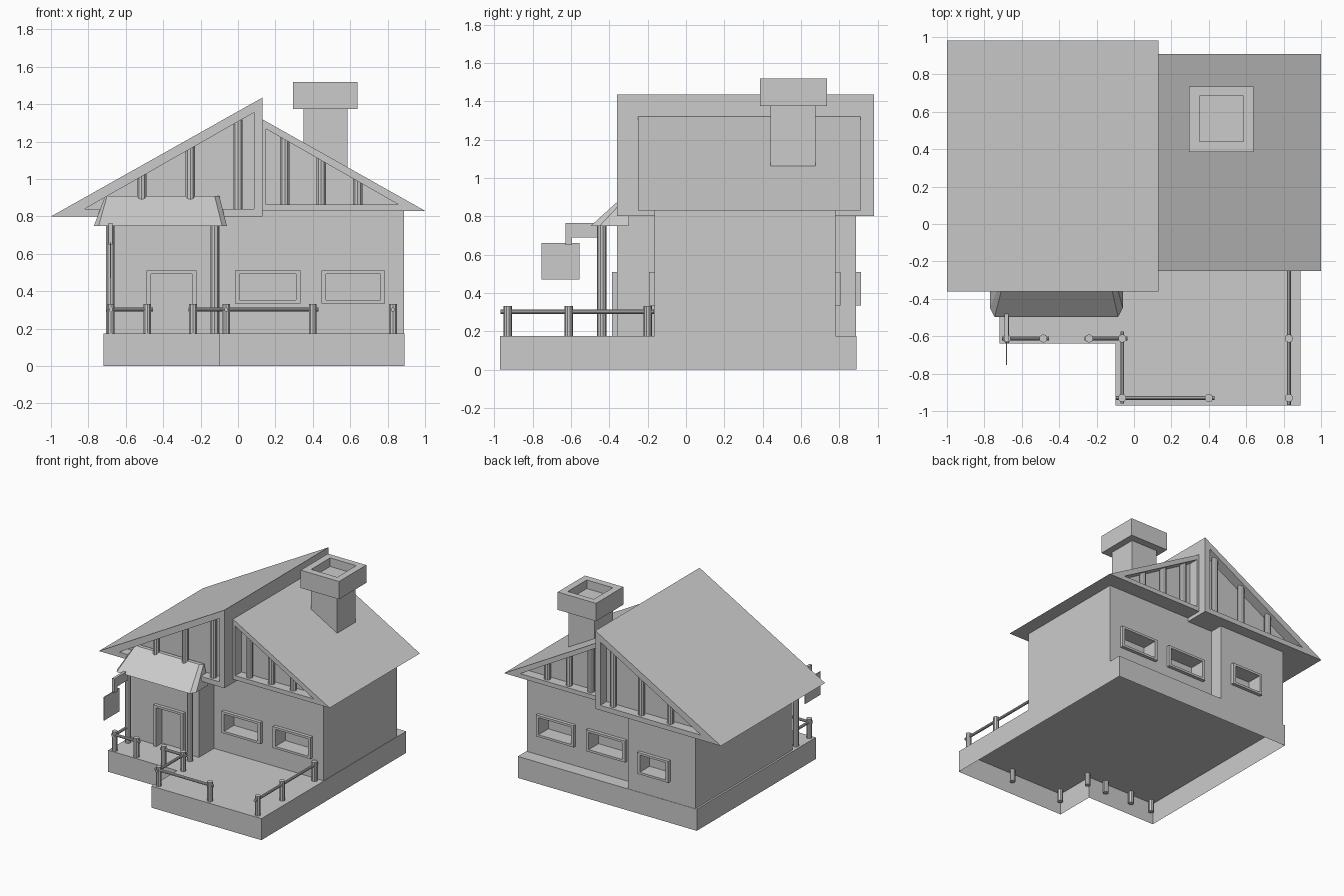
import bpy, bmesh
from mathutils import Vector

if "Cube" in bpy.data.objects:
    bpy.data.objects.remove(bpy.data.objects["Cube"])


def loft(name, a, b, caps=(True, True)):
    """Solid between two matching rings of 3D points."""
    bm = bmesh.new()
    va = [bm.verts.new(p) for p in a]
    vb = [bm.verts.new(p) for p in b]
    n = len(a)
    for i in range(n):
        bm.faces.new((va[i], va[(i + 1) % n], vb[(i + 1) % n], vb[i]))
    if caps[0]:
        bm.faces.new(va)
    if caps[1]:
        bm.faces.new(vb)
    bmesh.ops.recalc_face_normals(bm, faces=bm.faces[:])
    me = bpy.data.meshes.new(name)
    bm.to_mesh(me)
    bm.free()
    ob = bpy.data.objects.new(name, me)
    bpy.context.collection.objects.link(ob)
    return ob


def box(name, x, y, z):
    ring = [(x[0], y[0]), (x[1], y[0]), (x[1], y[1]), (x[0], y[1])]
    return loft(name, [(*p, z[0]) for p in ring], [(*p, z[1]) for p in ring])


def prism_y(name, pts, y0, y1):
    return loft(name, [(x, y0, z) for x, z in pts], [(x, y1, z) for x, z in pts])


def rod(name, p, q, r, sides=10):
    p, q = Vector(p), Vector(q)
    bpy.ops.mesh.primitive_cylinder_add(vertices=sides, radius=r, depth=(q - p).length,
                                        location=(p + q) / 2)
    ob = bpy.context.object
    ob.name = name
    ob.rotation_euler = (q - p).to_track_quat('Z', 'Y').to_euler()
    bpy.ops.object.shade_smooth_by_angle()
    return ob


def cut(targets, cutter):
    for ob in targets:
        m = ob.modifiers.new("cut", 'BOOLEAN')
        m.operation, m.solver, m.object = 'DIFFERENCE', 'EXACT', cutter
        bpy.context.view_layer.objects.active = ob
        bpy.ops.object.modifier_apply(modifier=m.name)
    bpy.data.objects.remove(cutter)


DECK = 0.175

# Hollow terrace base, open underneath
plan = [(-0.72, -0.64), (-0.10, -0.64), (-0.10, -0.97), (0.89, -0.97), (0.89, 0.89), (-0.72, 0.89)]
loft("terrace_base", [(x, y, 0) for x, y in plan], [(x, y, DECK) for x, y in plan], (False, True))

# Walls of the two wings
left_wall = box("left_wing_walls", (-0.705, -0.10), (-0.36, 0.887), (DECK, 0.82))
right_wall = box("right_wing_walls", (-0.11, 0.887), (-0.165, 0.78), (DECK, 0.85))


# Framed openings sunk into the walls; side is -1 for front, 1 for back
def opening(name, wall, x0, x1, z0, z1, y, side, depth, sill=True):
    frame = box(name + "_frame", (x0, x1), sorted((y - side * 0.01, y + side * 0.027)), (z0, z1))
    low = z0 + 0.018 if sill else z0 - 0.02
    cutter = box("cutter", (x0 + 0.024, x1 - 0.024), sorted((y - side * depth, y + side * 0.1)),
                 (low, z1 - 0.018))
    cut([frame, wall], cutter)


for i, (x0, x1) in enumerate([(-0.015, 0.335), (0.447, 0.787)]):
    opening(f"front_window_{i}", right_wall, x0, x1, 0.335, 0.51, -0.165, -1, 0.1)
    opening(f"back_window_{i}", right_wall, x0, x1, 0.335, 0.51, 0.78, 1, 0.1)
opening("left_back_window", left_wall, -0.48, -0.20, 0.335, 0.51, 0.887, 1, 0.1)
opening("door", left_wall, -0.49, -0.222, DECK, 0.51, -0.36, -1, 0.05, False)


# Half-gable roofs with sunken gable ends and timber struts
def roof(name, outer, inner, y0, y1, struts):
    ob = prism_y(name, outer, y0, y1)
    for a, b in ((y0 - 0.1, y0 + 0.08), (y1 - 0.08, y1 + 0.1)):
        cut([ob], prism_y("cutter", inner, a, b))
    (ax, az), (bx, bz) = inner[0], inner[1]
    for x in struts:
        top = az + (bz - az) * (x - ax) / (bx - ax) + 0.012
        for y in (y0 + 0.045, y1 - 0.045):
            rod(name + "_strut", (x, y, inner[2][1] - 0.01), (x, y, top), 0.026)


roof("left_roof", [(-1, 0.80), (0.13, 1.435), (0.13, 0.80)],
     [(-0.82, 0.84), (0.085, 1.355), (0.085, 0.84)], -0.36, 0.98, (-0.515, -0.255, 0.0))
roof("right_roof", [(1, 0.83), (0.12, 1.325), (0.12, 0.83)],
     [(0.855, 0.865), (0.15, 1.268), (0.15, 0.865)], -0.25, 0.91, (0.25, 0.445, 0.64))

# Chimney with a hollow cap
box("chimney_stack", (0.35, 0.585), (0.44, 0.675), (1.0, 1.40))
cap = box("chimney_cap", (0.295, 0.64), (0.385, 0.735), (1.375, 1.52))
cut([cap], box("cutter", (0.35, 0.585), (0.44, 0.685), (1.45, 1.6)))

# Porch canopy and its posts
low = [(-0.77, -0.30), (-0.77, -0.45), (-0.745, -0.497), (-0.085, -0.497), (-0.06, -0.45), (-0.06, -0.30)]
top = [(-0.71, -0.29), (-0.71, -0.30), (-0.70, -0.32), (-0.125, -0.32), (-0.10, -0.30), (-0.10, -0.29)]
loft("porch_canopy", [(*p, 0.75) for p in low], [(*p, 0.91) for p in top])
for x in (-0.682, -0.125):
    rod("porch_post", (x, -0.44, DECK), (x, -0.44, 0.76), 0.024)

# Hanging sign board on a bracket
box("sign_arm", (-0.692, -0.670), (-0.63, -0.44), (0.69, 0.765))
box("sign_hanger", (-0.692, -0.670), (-0.63, -0.595), (0.65, 0.70))
box("sign_board", (-0.684, -0.678), (-0.755, -0.555), (0.47, 0.66))

# Terrace fence
for x, y in [(-0.68, -0.612), (-0.485, -0.612), (-0.24, -0.612), (-0.063, -0.612),
             (-0.063, -0.93), (0.40, -0.93), (0.828, -0.93), (0.828, -0.612), (0.828, -0.20)]:
    rod("fence_post", (x, y, 0.08), (x, y, 0.332), 0.022)
for x0, y0, x1, y1 in [(-0.705, -0.612, -0.455, -0.612), (-0.265, -0.612, -0.035, -0.612),
                       (-0.68, -0.64, -0.68, -0.47), (-0.063, -0.575, -0.063, -0.96),
                       (-0.095, -0.93, 0.43, -0.93), (0.828, -0.967, 0.828, -0.168)]:
    rod("fence_rail", (x0, y0, 0.302), (x1, y1, 0.302), 0.011)
